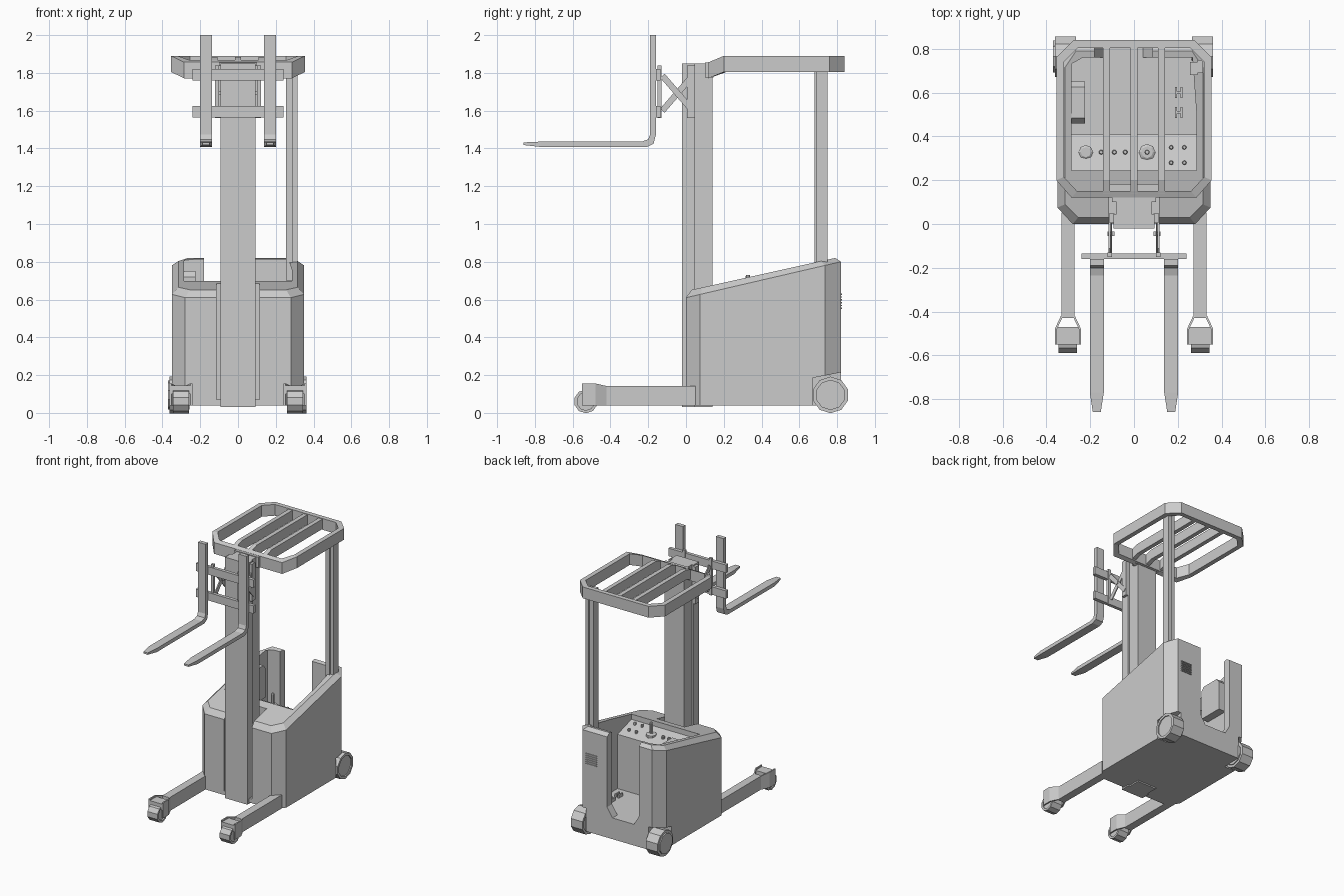
import bpy, bmesh, math
from mathutils import Vector

cube = bpy.data.objects.get("Cube")
if cube:
    bpy.data.objects.remove(cube)

grey = bpy.data.materials.new("light_grey")
grey.use_nodes = True
grey.diffuse_color = (0.6, 0.6, 0.6, 1)
grey.node_tree.nodes["Principled BSDF"].inputs["Base Color"].default_value = (0.6, 0.6, 0.6, 1)


def finish(name, bm):
    bmesh.ops.recalc_face_normals(bm, faces=bm.faces)
    mesh = bpy.data.meshes.new(name)
    bm.to_mesh(mesh)
    bm.free()
    mesh.materials.append(grey)
    obj = bpy.data.objects.new(name, mesh)
    bpy.context.collection.objects.link(obj)
    return obj


def loft(name, rings, closed=False):
    """Skin equal-length rings; cap the ends unless the loop is closed."""
    bm = bmesh.new()
    vs = [[bm.verts.new(p) for p in r] for r in rings]
    n = len(vs[0])
    pairs = list(zip(vs, vs[1:])) + ([(vs[-1], vs[0])] if closed else [])
    for a, b in pairs:
        for i in range(n):
            j = (i + 1) % n
            bm.faces.new((a[i], a[j], b[j], b[i]))
    if not closed:
        bm.faces.new(vs[0])
        bm.faces.new(vs[-1])
    return finish(name, bm)


def box(name, x0, x1, y0, y1, z0, z1):
    base = [(x0, y0), (x1, y0), (x1, y1), (x0, y1)]
    return loft(name, [[(x, y, z) for x, y in base] for z in (z0, z1)])


def side_profile(name, pts, x0, x1):
    return loft(name, [[(x, y, z) for y, z in pts] for x in (x0, x1)])


def wheel(name, x0, x1, y, z, r, sides, rim=0.75):
    """Drum with a slightly recessed disc on both sides."""
    def ring(x, rad):
        return [(x, y + rad * math.cos(math.tau * (i + .5) / sides),
                 z + rad * math.sin(math.tau * (i + .5) / sides)) for i in range(sides)]
    d = 0.008
    return loft(name, [ring(x0 + d, r * rim), ring(x0, r * rim), ring(x0, r),
                       ring(x1, r), ring(x1, r * rim), ring(x1 - d, r * rim)])


def cut(target, cutter):
    mod = target.modifiers.new(cutter.name, 'BOOLEAN')
    mod.operation = 'DIFFERENCE'
    mod.solver = 'EXACT'
    mod.object = cutter
    cutter.hide_render = True
    cutter.hide_set(True)
    cutter.display_type = 'WIRE'


def octagon(hx, y0, y1, cx0, cy0, cx1, cy1):
    half = [(hx - cx0, y0), (hx, y0 + cy0), (hx, y1 - cy1), (hx - cx1, y1)]
    return half + [(-x, y) for x, y in reversed(half)]


# Body shell with sloping, bevelled top
outer = octagon(0.35, 0.0, 0.82, 0.07, 0.075, 0.06, 0.085)
inner = octagon(0.315, 0.03, 0.79, 0.06, 0.06, 0.05, 0.075)
body = loft("body", [
    [(x, y, 0.04) for x, y in outer],
    [(x, y, 0.61 + 0.232 * y) for x, y in outer],
    [(x, y, 0.645 + 0.222 * y) for x, y in inner]])

# Operator bay, rear entrance, mast slot and wheel arches
cut(body, side_profile("bay_cutter", [(0.245, 1), (0.245, 0.66), (0.41, 0.61),
                                      (0.41, 0.2), (0.76, 0.2), (0.76, 1)], -0.285, 0.285))
door = [(-0.18, 1), (-0.18, 0.27), (-0.14, 0.2), (0.04, 0.2), (0.085, 0.27), (0.085, 1)]
cut(body, loft("entrance_cutter", [[(x, y, z) for x, z in door] for y in (0.7, 0.95)]))
cut(body, box("mast_slot_cutter", -0.115, 0.115, -0.1, 0.18, -0.1, 1))
for side, s in (("left", 1), ("right", -1)):
    cut(body, side_profile(side + "_arch_cutter", [(0.67, -0.1), (0.67, 0.185), (0.95, 0.24),
                                                   (0.95, -0.1)], s * 0.262, s * 0.5))

# Mast: inner column, outer rails and foot
box("mast_front_column", -0.093, 0.093, -0.02, 0.045, 0.03, 1.85)
box("mast_rear_column", -0.08, 0.08, 0.045, 0.14, 0.03, 1.85)
box("mast_foot", -0.115, 0.115, 0.0, 0.18, 0.04, 0.07)

# Overhead guard: frame ring that dips at the front
def roof_z(y):
    return 1.89 - max(0, 0.2 - y) * 0.42


o = octagon(0.355, 0.12, 0.84, 0.07, 0.08, 0.08, 0.08)
i = octagon(0.32, 0.15, 0.805, 0.06, 0.065, 0.065, 0.065)
loft("guard_frame", [[(x, y, roof_z(y) - d) for x, y in ring]
                     for ring, d in ((o, 0.085), (o, 0), (i, 0), (i, 0.085))], closed=True)
for k in (-1, 0, 1):
    side_profile("guard_slat", [(0.14, 1.79), (0.14, 1.865), (0.2, 1.885), (0.82, 1.885),
                                (0.82, 1.81), (0.2, 1.81)], k * 0.125 - 0.016, k * 0.125 + 0.016)
box("guard_mount", -0.1, 0.1, 0.1, 0.145, 1.775, 1.855)

# Guard post behind the operator
box("guard_post", 0.255, 0.29, 0.68, 0.74, 0.7, 1.83)
box("guard_post_strip", 0.29, 0.315, 0.69, 0.75, 0.7, 1.83)

# Carriage bars
for z in (1.565, 1.76):
    box("carriage_bar", -0.24, 0.24, -0.16, -0.135, z, z + 0.06)

for side, s in (("left", 1), ("right", -1)):
    # Carriage uprights and mast brackets
    box(side + "_carriage_upright", s * 0.1, s * 0.122, -0.15, -0.13, 1.56, 1.84)
    box(side + "_mast_bracket", s * 0.09, s * 0.112, 0.005, 0.047, 1.56, 1.84)

    # Scissor arms
    for n, (z0, z1) in enumerate(((1.6, 1.785), (1.785, 1.6))):
        a, b = Vector((-0.125, z0)), Vector((0.035, z1))
        d = (b - a).normalized() * 0.016
        w = Vector((-d.y, d.x))
        xa = s * (0.1 + n * 0.008)
        side_profile(side + "_scissor_arm", [a + w, b + w, b - w, a - w], xa, xa + s * 0.008)
    box(side + "_scissor_pin", s * 0.09, s * 0.12, -0.055, -0.035, 1.682, 1.702)

    # Fork: cross sections from the top of the shank to the tip
    path = [(-0.16, 2.0, -0.19, 2.0, 0.032), (-0.16, 1.47, -0.19, 1.475, 0.032),
            (-0.172, 1.425, -0.2, 1.448, 0.032), (-0.205, 1.408, -0.235, 1.436, 0.032),
            (-0.77, 1.408, -0.77, 1.436, 0.032), (-0.86, 1.418, -0.86, 1.432, 0.018)]
    loft(side + "_fork", [[(s * 0.17 - w, y0, z0), (s * 0.17 + w, y0, z0),
                           (s * 0.17 + w, y1, z1), (s * 0.17 - w, y1, z1)]
                          for y0, z0, y1, z1, w in path])

    # Outrigger leg with splayed wheel yoke
    cx = s * 0.302
    box(side + "_leg", cx - 0.03, cx + 0.03, -0.43, 0.05, 0.04, 0.142)
    for t in (-1, 1):
        rows = [(-0.42, 0.022, 0.142), (-0.48, 0.05, 0.156), (-0.55, 0.05, 0.156)]
        loft(side + "_yoke_plate", [[(cx + t * w, y, 0.04), (cx + t * (w + 0.01), y, 0.04),
                                     (cx + t * (w + 0.01), y, z), (cx + t * w, y, z)]
                                    for y, w, z in rows])
    side_profile(side + "_yoke_cover", [(-0.47, 0.1), (-0.47, 0.145), (-0.55, 0.145),
                                        (-0.55, 0.1)], cx - 0.05, cx + 0.05)
    wheel(side + "_front_wheel", cx - 0.042, cx + 0.042, -0.53, 0.061, 0.063, 10)

    # Rear wheel and axle
    wheel(side + "_rear_wheel", s * 0.265, s * 0.362, 0.765, 0.095, 0.097, 10, 0.8)
    box(side + "_rear_axle", s * 0.2, s * 0.28, 0.75, 0.78, 0.08, 0.11)

# Control console: knobs, buttons, steering boss and lever
def console_knob(name, x, y, r, h):
    z = 0.66 - (y - 0.245) * 0.3
    return loft(name, [[(x + rad * math.cos(math.tau * k / 8), y + rad * math.sin(math.tau * k / 8), zz)
                        for k in range(8)] for rad, zz in ((r, z - 0.02), (r, z + h), (r * .7, z + h + .006))])


for x in (-0.15, -0.09, -0.04):
    console_knob("console_knob", x, 0.328, 0.011, 0.015)
for x in (0.17, 0.23):
    for y in (0.28, 0.35):
        console_knob("console_button", x, y, 0.01, 0.012)
console_knob("steering_boss", 0.06, 0.328, 0.038, 0.008)
console_knob("steering_lever", 0.06, 0.328, 0.012, 0.09)
console_knob("console_dial", -0.22, 0.328, 0.033, 0.006)

# Side pad, floor pedals and rear grille
pad = [(0.46, 0.5), (0.46, 0.72), (0.485, 0.75), (0.625, 0.75), (0.65, 0.72), (0.65, 0.5)]
side_profile("side_pad", pad, -0.29, -0.225)
for y in (0.51, 0.6):
    for x in (0.192, 0.217):
        box("pedal_bar", x - 0.005, x + 0.005, y - 0.025, y + 0.025, 0.2, 0.225)
    box("pedal_link", 0.192, 0.217, y - 0.006, y + 0.006, 0.2, 0.22)
for k in range(6):
    z = 0.55 + k * 0.015
    box("grille_slat", 0.17, 0.26, 0.815, 0.827, z, z + 0.007)
